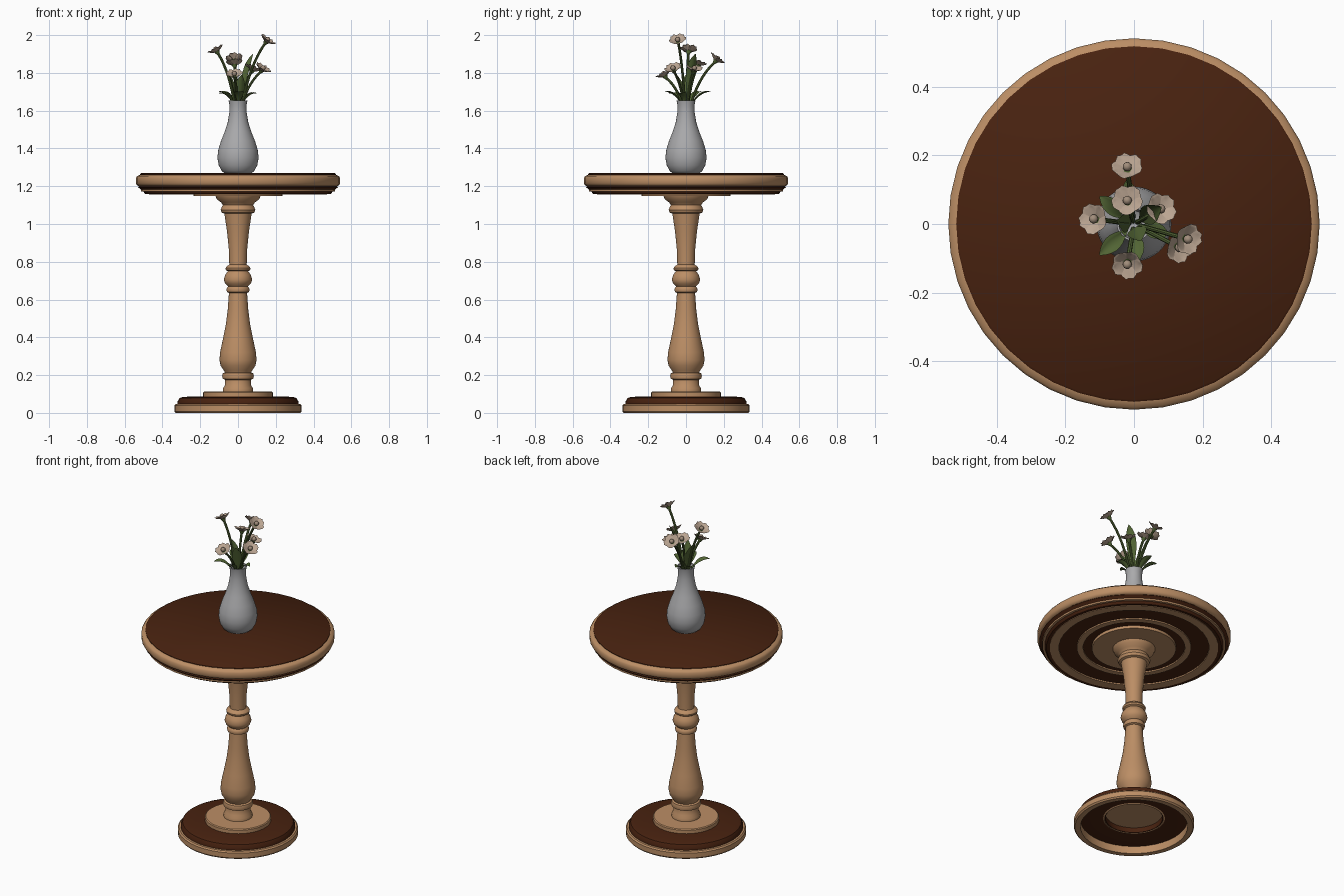
import bpy
import bmesh
import math
from mathutils import Vector, Matrix

if "Cube" in bpy.data.objects:
    bpy.data.objects.remove(bpy.data.objects["Cube"], do_unlink=True)


def make_material(name, red, green, blue):
    material = bpy.data.materials.new(name)
    material.use_nodes = True
    material.diffuse_color = (red, green, blue, 1)
    shader = material.node_tree.nodes["Principled BSDF"]
    shader.inputs["Base Color"].default_value = (red, green, blue, 1)
    shader.inputs["Roughness"].default_value = 0.6
    return material


light_wood = make_material("light wood", 0.50, 0.27, 0.13)
dark_wood = make_material("dark wood", 0.065, 0.016, 0.005)
ceramic = make_material("grey ceramic", 0.40, 0.40, 0.41)
petal_colour = make_material("pale petal", 0.50, 0.38, 0.29)
centre_colour = make_material("flower centre", 0.36, 0.27, 0.20)
leaf_colour = make_material("leaf green", 0.085, 0.13, 0.035)
stem_colour = make_material("stem green", 0.085, 0.13, 0.035)


def finish(mesh_builder, name, materials, angle=40):
    """Turn a bmesh into a smooth shaded object."""
    mesh = bpy.data.meshes.new(name)
    mesh_builder.to_mesh(mesh)
    mesh_builder.free()
    for material in materials:
        mesh.materials.append(material)
    part = bpy.data.objects.new(name, mesh)
    bpy.context.collection.objects.link(part)
    bpy.ops.object.select_all(action="DESELECT")
    part.select_set(True)
    bpy.context.view_layer.objects.active = part
    bpy.ops.object.shade_smooth_by_angle(angle=math.radians(angle))
    return part


def lathe(name, profile, material, closed=False, sides=40):
    """Spin a (radius, height) profile around the z axis."""
    builder = bmesh.new()
    points = [builder.verts.new((radius, 0, height)) for radius, height in profile]
    pairs = list(zip(points, points[1:]))
    if closed:
        pairs.append((points[-1], points[0]))
    edges = [builder.edges.new(pair) for pair in pairs]
    bmesh.ops.spin(builder, geom=points + edges, cent=(0, 0, 0), axis=(0, 0, 1),
                   angle=math.tau, steps=sides, use_merge=True, use_duplicate=False)
    bmesh.ops.remove_doubles(builder, verts=builder.verts, dist=0.0001)
    bmesh.ops.recalc_face_normals(builder, faces=builder.faces)
    return finish(builder, name, [material])


def ring(name, inner, outer, bottom, top, material):
    """Flat ring with a square section."""
    profile = [(inner, bottom), (outer, bottom), (outer, top), (inner, top)]
    return lathe(name, profile, material, closed=True)


# Pedestal foot: hollow light rim, dark rounded plate, light collar
lathe("foot_rim", [(0.30, 0.0), (0.33, 0.0), (0.337, 0.008), (0.337, 0.038),
                   (0.33, 0.046), (0.30, 0.046)], light_wood, closed=True)
lathe("foot_plate", [(0.16, 0.055), (0.31, 0.045), (0.32, 0.048), (0.32, 0.06),
                     (0.31, 0.078), (0.29, 0.085), (0.16, 0.088)], dark_wood, closed=True)
lathe("foot_collar", [(0, 0.085), (0.165, 0.085), (0.165, 0.05), (0.185, 0.06),
                      (0.185, 0.108), (0.18, 0.113), (0, 0.113)], light_wood)

# Turned column
lathe("column", [
    (0, 0.11), (0.08, 0.11), (0.08, 0.13), (0.07, 0.145), (0.068, 0.175),
    (0.08, 0.18), (0.084, 0.195), (0.08, 0.21), (0.07, 0.215), (0.075, 0.225),
    (0.092, 0.25), (0.098, 0.28), (0.095, 0.32), (0.08, 0.39), (0.064, 0.47),
    (0.054, 0.55), (0.048, 0.635), (0.058, 0.64), (0.062, 0.652), (0.058, 0.664),
    (0.052, 0.67), (0.068, 0.685), (0.075, 0.705), (0.068, 0.73), (0.054, 0.75),
    (0.064, 0.756), (0.066, 0.766), (0.06, 0.776), (0.046, 0.785), (0.049, 0.87),
    (0.058, 0.96), (0.072, 1.055), (0.086, 1.06), (0.092, 1.075), (0.086, 1.09),
    (0.08, 1.10), (0.09, 1.115), (0.112, 1.13), (0.12, 1.15), (0, 1.15),
], light_wood)

# Table top: light rim, dark panel and stepped underside
lathe("table_rim", [(0.47, 1.20), (0.525, 1.20), (0.535, 1.206), (0.541, 1.216),
                    (0.541, 1.244), (0.535, 1.253), (0.515, 1.262), (0.47, 1.262)],
      light_wood, closed=True)
lathe("table_panel", [(0, 1.23), (0.518, 1.23), (0.518, 1.264), (0.512, 1.269),
                      (0, 1.269)], dark_wood)
lathe("table_skirt", [(0, 1.165), (0.47, 1.165), (0.472, 1.16), (0.49, 1.158),
                      (0.498, 1.165), (0.50, 1.172), (0.53, 1.195), (0.52, 1.205),
                      (0, 1.205)], dark_wood)
ring("skirt_bead", 0.49, 0.514, 1.172, 1.182, light_wood)
ring("outer_under_ring", 0.42, 0.472, 1.157, 1.175, light_wood)
ring("inner_under_ring", 0.285, 0.32, 1.157, 1.175, light_wood)
ring("top_mount", 0, 0.235, 1.148, 1.175, light_wood)

# Vase with an open mouth
lathe("vase", [
    (0, 1.268), (0.07, 1.268), (0.085, 1.28), (0.102, 1.31), (0.109, 1.35),
    (0.105, 1.39), (0.09, 1.44), (0.07, 1.49), (0.054, 1.54), (0.046, 1.59),
    (0.045, 1.63), (0.05, 1.655), (0.044, 1.655), (0.038, 1.62), (0, 1.60),
], ceramic)


def bend(start, control, end, t):
    return start * (1 - t) ** 2 + control * 2 * t * (1 - t) + end * t ** 2


def stem(name, start, control, end, thickness=0.007):
    """Tapering round tube along a bent path."""
    builder = bmesh.new()
    steps, sides, loops = 8, 8, []
    for i in range(steps + 1):
        t = i / steps
        ahead = bend(start, control, end, t + 0.01) - bend(start, control, end, t - 0.01)
        turn = ahead.to_track_quat("Z", "Y")
        centre = bend(start, control, end, t)
        loops.append([builder.verts.new(centre + turn @ Vector(
            (thickness * math.cos(math.tau * k / sides),
             thickness * math.sin(math.tau * k / sides), 0))) for k in range(sides)])
    for low, high in zip(loops, loops[1:]):
        for k in range(sides):
            n = (k + 1) % sides
            builder.faces.new((low[k], low[n], high[n], high[k]))
    builder.faces.new(loops[-1])
    finish(builder, name, [stem_colour])


def flower(name, place, axis, size=0.045):
    """Cup of five rounded petals around a ball."""
    builder = bmesh.new()
    rows, columns = 5, 4
    for petal in range(5):
        spin = Matrix.Rotation(math.tau * petal / 5, 3, "Z")
        grid = []
        for i in range(rows + 1):
            t = i / rows
            width = size * (0.10 + 0.5 * math.sin(math.pi * min(t, 0.93) ** 1.3))
            row = []
            for j in range(columns + 1):
                s = 2 * j / columns - 1
                height = size * (0.55 * t ** 0.7 - 0.6 + 0.12 * s * s * t)
                row.append(builder.verts.new(spin @ Vector((size * t, width * s, height))))
            grid.append(row)
        for a, b in zip(grid, grid[1:]):
            for j in range(columns):
                builder.faces.new((a[j], b[j], b[j + 1], a[j + 1]))
    bmesh.ops.solidify(builder, geom=builder.faces[:], thickness=0.004)
    # Centre ball and green cup take their own materials
    petals = set(builder.faces)
    bmesh.ops.create_uvsphere(builder, u_segments=10, v_segments=6, radius=size * 0.3,
                              matrix=Matrix.Translation((0, 0, -size * 0.1)))
    ball = set(builder.faces) - petals
    bmesh.ops.create_cone(builder, segments=10, radius1=size * 0.15, radius2=size * 0.36,
                          depth=size * 0.4, cap_ends=True,
                          matrix=Matrix.Translation((0, 0, -size * 0.6)))
    for face in builder.faces:
        face.material_index = 0 if face in petals else 1 if face in ball else 2
    turn = axis.to_track_quat("Z", "Y").to_matrix().to_4x4()
    builder.transform(Matrix.Translation(place) @ turn)
    finish(builder, name, [petal_colour, centre_colour, stem_colour], 60)


def leaf(name, start, control, end, width):
    """Pointed, slightly folded blade along a bent path."""
    builder = bmesh.new()
    steps, grid = 8, []
    out = Vector((end.x - start.x, end.y - start.y, 0)).normalized()
    side = Vector((-out.y, out.x, 0))
    for i in range(steps + 1):
        t = i / steps
        half = width * (0.12 + 0.88 * math.sin(math.pi * t ** 1.2)) if i < steps else 0.002
        ahead = bend(start, control, end, t + 0.01) - bend(start, control, end, t - 0.01)
        lift = ahead.cross(side).normalized()
        centre = bend(start, control, end, t)
        grid.append([builder.verts.new(centre + side * half * s + lift * half * 0.4 * abs(s))
                     for s in (-1, -0.5, 0, 0.5, 1)])
    for a, b in zip(grid, grid[1:]):
        for j in range(4):
            builder.faces.new((a[j], b[j], b[j + 1], a[j + 1]))
    bmesh.ops.solidify(builder, geom=builder.faces[:], thickness=0.005)
    finish(builder, name, [leaf_colour], 60)


# Seven flowers, each on a stem that leans out of the vase
blooms = [(-0.02, 0.17, 1.88), (-0.02, 0.07, 1.86), (0.08, 0.045, 1.83), (0.16, -0.045, 1.98),
          (-0.02, -0.12, 1.80), (-0.12, 0.015, 1.93), (0.135, -0.07, 1.83)]
for number, spot in enumerate(blooms):
    head = Vector(spot)
    root = Vector((head.x * 0.12, head.y * 0.12, 1.61))
    middle = Vector((head.x * 0.35, head.y * 0.35, root.z + (head.z - root.z) * 0.6))
    lean = Vector((head.x * 2, head.y * 2, 0.45)).normalized()
    stem("stem_%d" % number, root, middle, head - lean * 0.03)
    flower("flower_%d" % number, head, lean)

# Low arching leaves around the mouth, then upright leaves in the bouquet
tips = [(-0.02, 0.13, 1.70), (-0.10, -0.09, 1.69), (-0.10, 0.08, 1.70), (0.10, -0.03, 1.69),
        (0.01, -0.11, 1.70), (0.08, 0.05, 1.90), (0.02, -0.05, 1.79), (-0.05, 0.01, 1.80)]
for number, spot in enumerate(tips):
    tip = Vector(spot)
    low = tip.z < 1.75
    root = Vector((tip.x * 0.2, tip.y * 0.2, 1.63))
    middle = Vector((tip.x * 0.6, tip.y * 0.6, 1.70 if low else tip.z - 0.08))
    leaf("leaf_%d" % number, root, middle, tip, 0.024 if low else 0.03)
